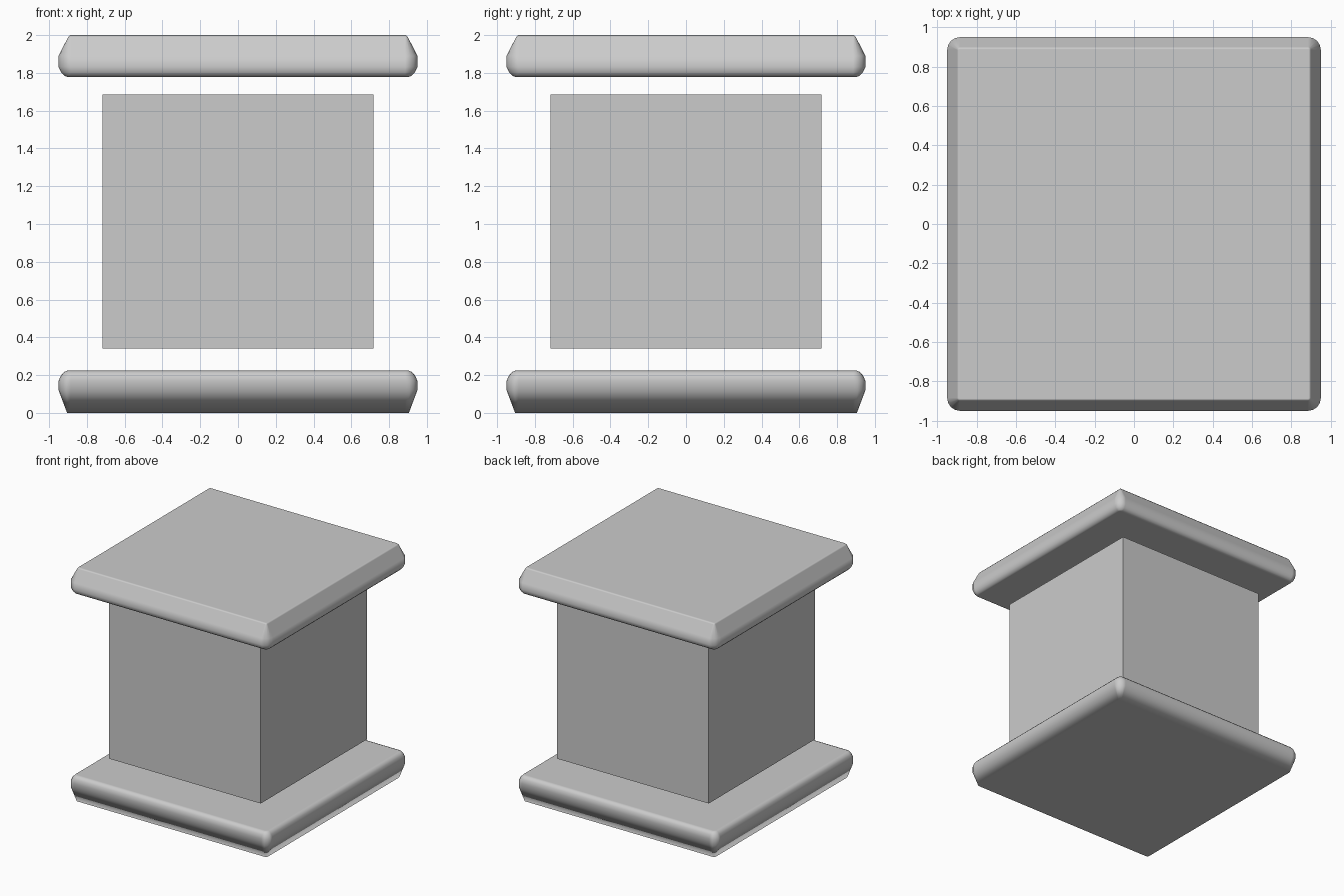
import bpy, bmesh, math

if "Cube" in bpy.data.objects:
    bpy.data.objects.remove(bpy.data.objects["Cube"])

CORE = 0.885   # corner centre of the rounded square outline
SEG = 4        # segments per rounded corner


def finish(name, bm):
    bmesh.ops.recalc_face_normals(bm, faces=bm.faces)
    me = bpy.data.meshes.new(name)
    bm.to_mesh(me)
    bm.free()
    ob = bpy.data.objects.new(name, me)
    bpy.context.collection.objects.link(ob)
    return ob


def slab(name, profile):
    """Loft rounded squares through (half width, z) pairs."""
    bm = bmesh.new()
    rings = []
    for half, z in profile:
        r = half - CORE
        ring = []
        for q in range(4):
            mid = math.pi / 4 + q * math.pi / 2
            cx = CORE * math.copysign(1, math.cos(mid))
            cy = CORE * math.copysign(1, math.sin(mid))
            for i in range(SEG + 1):
                a = (q + i / SEG) * math.pi / 2
                ring.append(bm.verts.new((cx + r * math.cos(a), cy + r * math.sin(a), z)))
        rings.append(ring)
    n = len(rings[0])
    for lo, hi in zip(rings, rings[1:]):
        for i in range(n):
            j = (i + 1) % n
            bm.faces.new((lo[i], lo[j], hi[j], hi[i])).smooth = True
    bm.faces.new(rings[0][::-1])
    bm.faces.new(rings[-1])
    for f in bm.faces:
        f.smooth = True
    ob = finish(name, bm)
    # keep the flat faces flat while the rim shades smoothly
    mod = ob.modifiers.new("weighted_normals", 'WEIGHTED_NORMAL')
    mod.weight = 100
    return ob


# base and cap slabs with rounded rims
slab("base_slab", [(0.905, 0), (0.95, 0.12), (0.95, 0.17), (0.936, 0.2),
                   (0.92, 0.217), (0.9, 0.225)])
slab("cap_slab", [(0.9, 1.777), (0.92, 1.785), (0.936, 1.802), (0.95, 1.832),
                  (0.95, 1.89), (0.9, 1.988), (0.888, 2.0)])

# plain square body floating between the slabs
bm = bmesh.new()
bmesh.ops.create_cube(bm, size=1)
bmesh.ops.scale(bm, vec=(1.436, 1.436, 1.345), verts=bm.verts)
bmesh.ops.translate(bm, vec=(0, 0, 1.0125), verts=bm.verts)
finish("body_block", bm)
